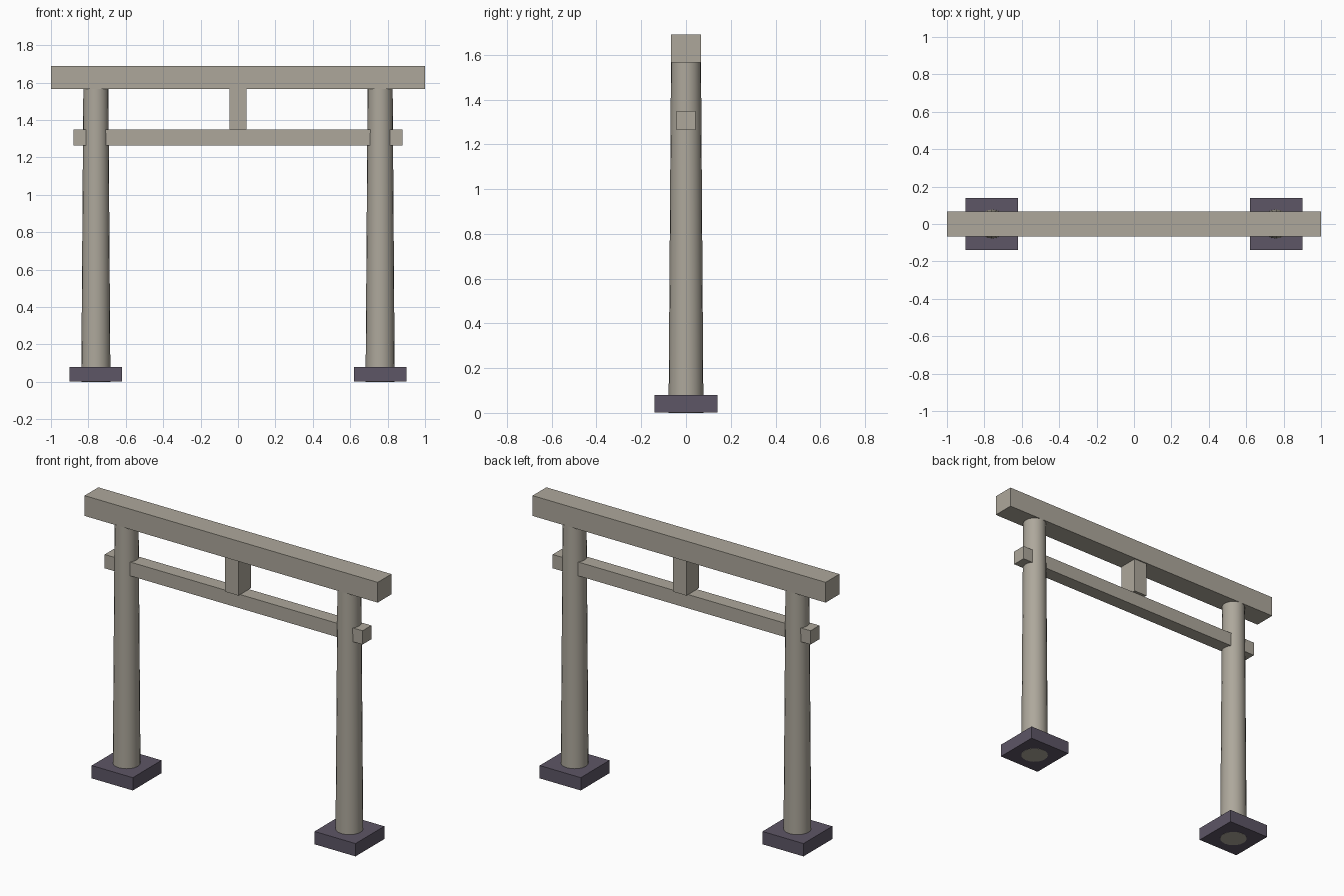
import bpy
import bmesh
from mathutils import Matrix, Vector

cube = bpy.data.objects.get("Cube")
if cube:
    bpy.data.objects.remove(cube, do_unlink=True)


def make_material(name, rgb):
    mat = bpy.data.materials.new(name)
    mat.use_nodes = True
    mat.diffuse_color = (*rgb, 1)
    mat.node_tree.nodes["Principled BSDF"].inputs["Base Color"].default_value = (*rgb, 1)
    return mat


def add_object(name, bm, mat):
    mesh = bpy.data.meshes.new(name)
    bm.to_mesh(mesh)
    bm.free()
    mesh.materials.append(mat)
    obj = bpy.data.objects.new(name, mesh)
    bpy.context.collection.objects.link(obj)
    return obj


def box(name, x, half_x, half_y, z0, z1, mat):
    bm = bmesh.new()
    bmesh.ops.create_cube(bm, size=2)
    bmesh.ops.scale(bm, vec=Vector((half_x, half_y, (z1 - z0) / 2)), verts=bm.verts)
    bmesh.ops.translate(bm, vec=Vector((x, 0, (z0 + z1) / 2)), verts=bm.verts)
    return add_object(name, bm, mat)


def pillar(name, x, r0, r1, height, mat):
    bm = bmesh.new()
    bmesh.ops.create_cone(bm, cap_ends=True, segments=20, radius1=r0, radius2=r1,
                          depth=height, matrix=Matrix.Translation((x, 0, height / 2)))
    for face in bm.faces:
        face.smooth = len(face.verts) == 4
    # Keep the cap rims crisp
    for edge in bm.edges:
        edge.smooth = all(f.smooth for f in edge.link_faces)
    return add_object(name, bm, mat)


stone = make_material("warm grey stone", (0.42, 0.39, 0.33))
dark_stone = make_material("dark purple stone", (0.11, 0.093, 0.132))

# Tapered pillars on square plinths; the pillar foot shows under the plinth
for side, sign in (("left", 1), ("right", -1)):
    x = sign * 0.76
    pillar(side + "_pillar", x, 0.078, 0.067, 1.57, stone)
    box(side + "_plinth", x, 0.14, 0.14, 0.001, 0.08, dark_stone)

# Crossbeams and the short strut between them
box("top_beam", 0, 1.0, 0.067, 1.565, 1.69, stone)
box("tie_beam", 0, 0.88, 0.043, 1.265, 1.35, stone)
box("centre_strut", 0, 0.045, 0.06, 1.35, 1.565, stone)
